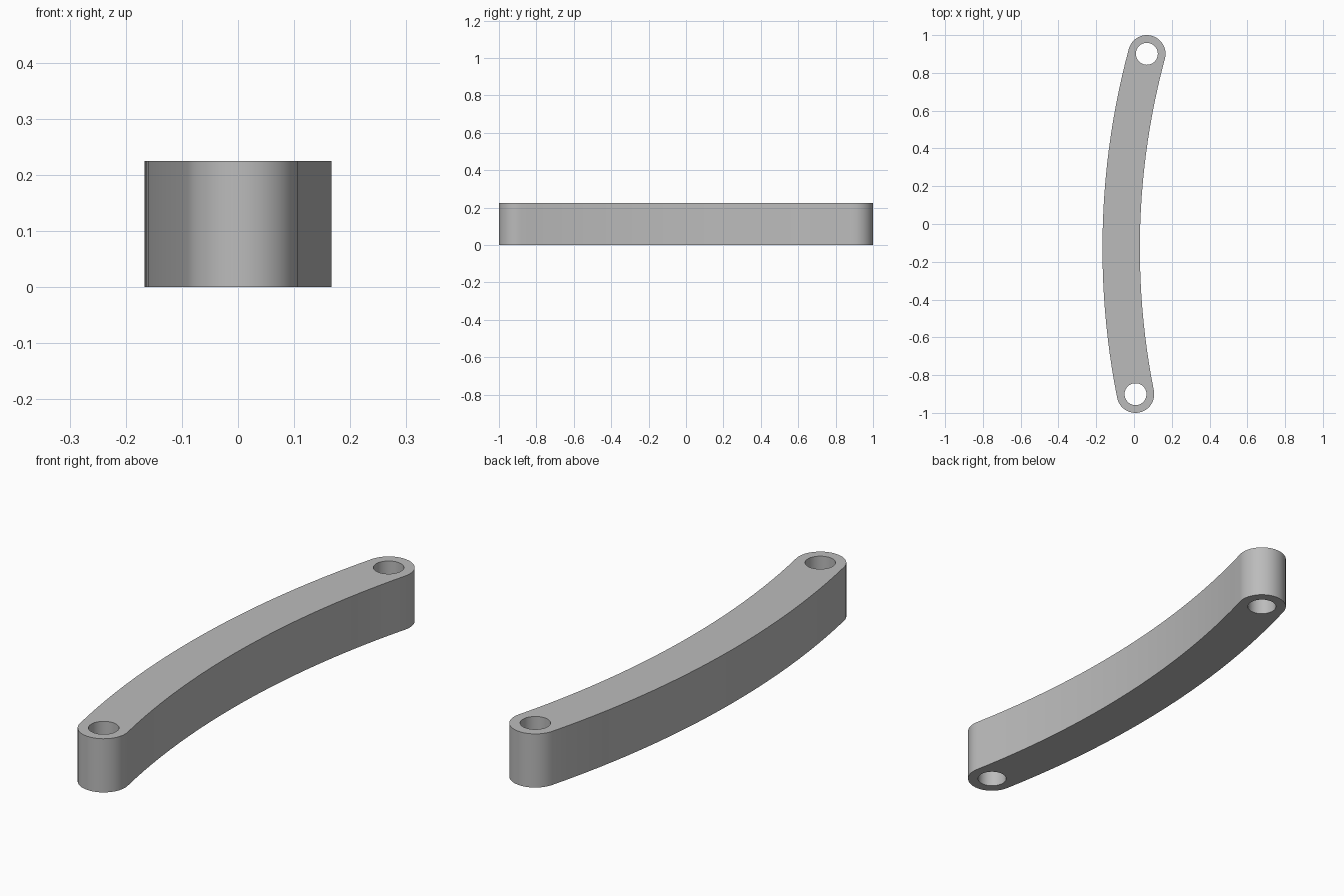
import bpy, bmesh
from math import atan2, cos, sin, pi, hypot
from mathutils import Vector

cube = bpy.data.objects.get("Cube")
if cube:
    bpy.data.objects.remove(cube, do_unlink=True)

HEIGHT = 0.225
HALF_WIDTH = 0.099
HOLE_RADIUS = 0.058
BEND = Vector((3.896, -0.1285))        # centre of the bar's curvature
BACK_END = Vector((0.068, 0.901))
FRONT_END = Vector((0.008, -0.901))


def arc(centre, radius, start, stop, steps):
    """Points along an arc, without the last one."""
    return [(centre.x + radius * cos(start + (stop - start) * i / steps),
             centre.y + radius * sin(start + (stop - start) * i / steps))
            for i in range(steps)]


def add_loop(bm, points):
    verts = [bm.verts.new((x, y, 0)) for x, y in points]
    return [bm.edges.new((v, verts[(i + 1) % len(verts)])) for i, v in enumerate(verts)]


# Curved bar outline with rounded ends
to_back, to_front = BACK_END - BEND, FRONT_END - BEND
a_back = atan2(to_back.y, to_back.x) % (2 * pi)
a_front = atan2(to_front.y, to_front.x) % (2 * pi)
bend_radius = hypot(*to_back)
outline = (arc(BEND, bend_radius + HALF_WIDTH, a_back, a_front, 24)
           + arc(FRONT_END, HALF_WIDTH, a_front, a_front + pi, 24)
           + arc(BEND, bend_radius - HALF_WIDTH, a_front, a_back, 24)
           + arc(BACK_END, HALF_WIDTH, a_back + pi, a_back + 2 * pi, 24))

# Fill around the two pin holes, then extrude to full height
bm = bmesh.new()
edges = add_loop(bm, outline)
for end in (BACK_END, FRONT_END):
    edges += add_loop(bm, arc(end, HOLE_RADIUS, 0, 2 * pi, 40))
bmesh.ops.triangle_fill(bm, edges=edges, use_beauty=True, normal=(0, 0, 1))
top = bmesh.ops.extrude_face_region(bm, geom=bm.faces[:], use_keep_orig=True)["geom"]
bmesh.ops.translate(bm, vec=(0, 0, HEIGHT),
                    verts=[g for g in top if isinstance(g, bmesh.types.BMVert)])
bmesh.ops.recalc_face_normals(bm, faces=bm.faces[:])

mesh = bpy.data.meshes.new("curved_link_bar")
bm.to_mesh(mesh)
bm.free()
bar = bpy.data.objects.new("curved_link_bar", mesh)
bpy.context.collection.objects.link(bar)

# Plain grey material
grey = bpy.data.materials.new("plain_grey")
grey.use_nodes = True
colour = (0.5, 0.5, 0.5, 1)
grey.diffuse_color = colour
grey.node_tree.nodes["Principled BSDF"].inputs["Base Color"].default_value = colour
mesh.materials.append(grey)

bpy.ops.object.select_all(action="DESELECT")
bar.select_set(True)
bpy.context.view_layer.objects.active = bar
bpy.ops.object.shade_smooth_by_angle(angle=pi / 6)
